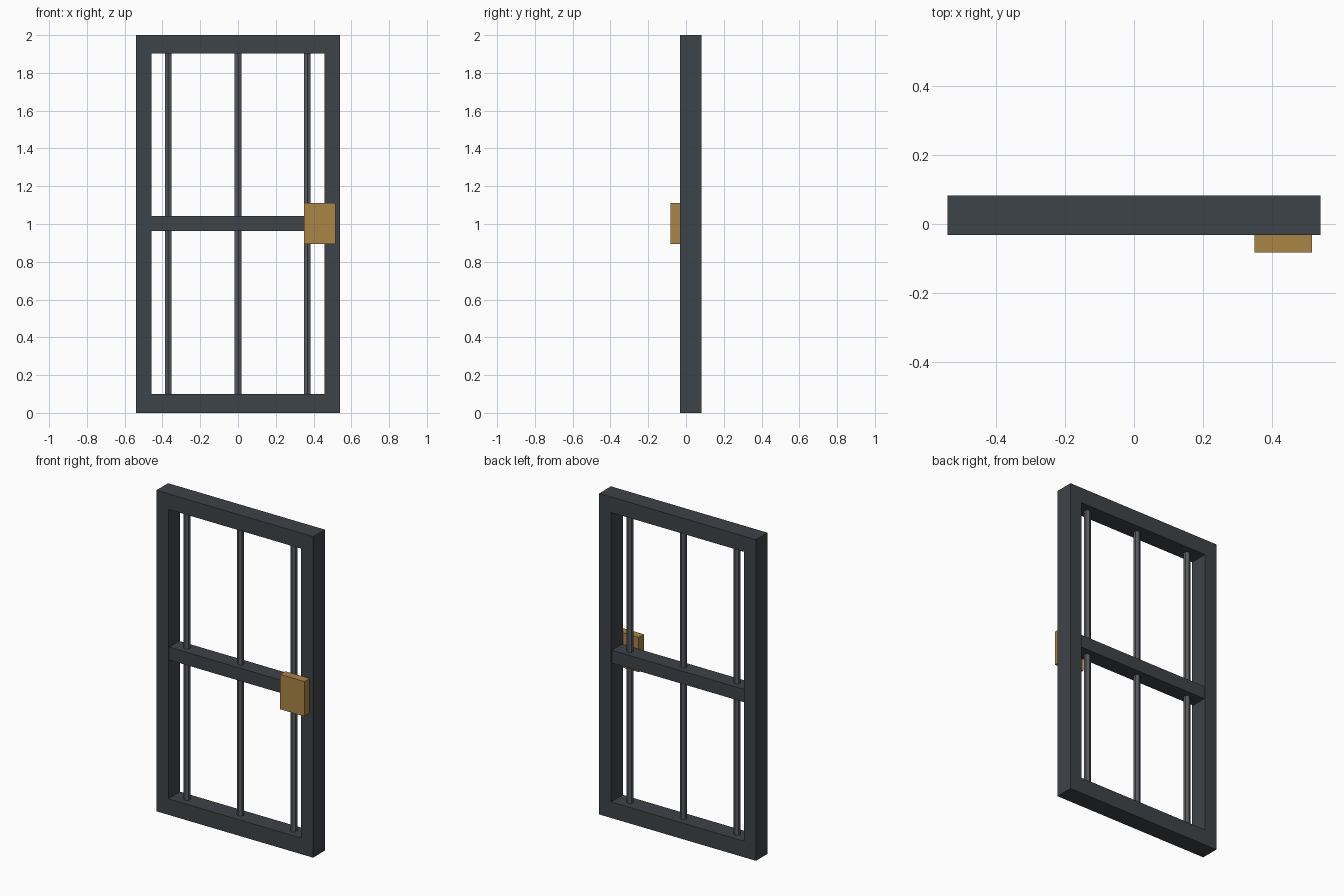
import bpy

if "Cube" in bpy.data.objects:
    bpy.data.objects.remove(bpy.data.objects["Cube"])


def material(name, rgb):
    m = bpy.data.materials.new(name)
    m.diffuse_color = (*rgb, 1.0)
    m.use_nodes = True
    m.node_tree.nodes["Principled BSDF"].inputs["Base Color"].default_value = m.diffuse_color
    return m


dark = material("dark slate metal", (0.048, 0.056, 0.066))
steel = material("grey steel", (0.10, 0.104, 0.115))
brass = material("brass", (0.40, 0.235, 0.06))


def finish(name, mat):
    ob = bpy.context.object
    ob.name = name
    ob.data.materials.append(mat)
    return ob


def box(name, x, y, z, mat):
    """Box from (min, max) ranges on each axis."""
    bpy.ops.mesh.primitive_cube_add(
        size=1, location=[(a + b) / 2 for a, b in (x, y, z)])
    ob = finish(name, mat)
    ob.scale = [b - a for a, b in (x, y, z)]
    bpy.ops.object.transform_apply(location=False, rotation=False, scale=True)
    return ob


W, INNER = 0.54, 0.458        # outer and inner half widths
DEPTH = (-0.032, 0.083)       # frame front and back
MID_Y = sum(DEPTH) / 2

# Outer frame: two full-height stiles with rails between them
box("left_stile", (-W, -INNER), DEPTH, (0, 2), dark)
box("right_stile", (INNER, W), DEPTH, (0, 2), dark)
box("bottom_rail", (-INNER, INNER), DEPTH, (0, 0.1), dark)
box("top_rail", (-INNER, INNER), DEPTH, (1.903, 2), dark)

# Slightly recessed middle rail
box("middle_rail", (-INNER, INNER), (MID_Y - 0.05, MID_Y + 0.05), (0.962, 1.042), dark)

# Upright six-sided bars
for label, x in (("left", -0.37), ("centre", 0.0), ("right", 0.367)):
    bpy.ops.mesh.primitive_cylinder_add(
        vertices=6, radius=0.02, depth=1.84, location=(x, MID_Y, 1.0))
    finish(label + "_bar", steel)

# Lock box on the front of the right stile
box("lock_box", (0.349, 0.515), (-0.083, DEPTH[0]), (0.893, 1.11), brass)
